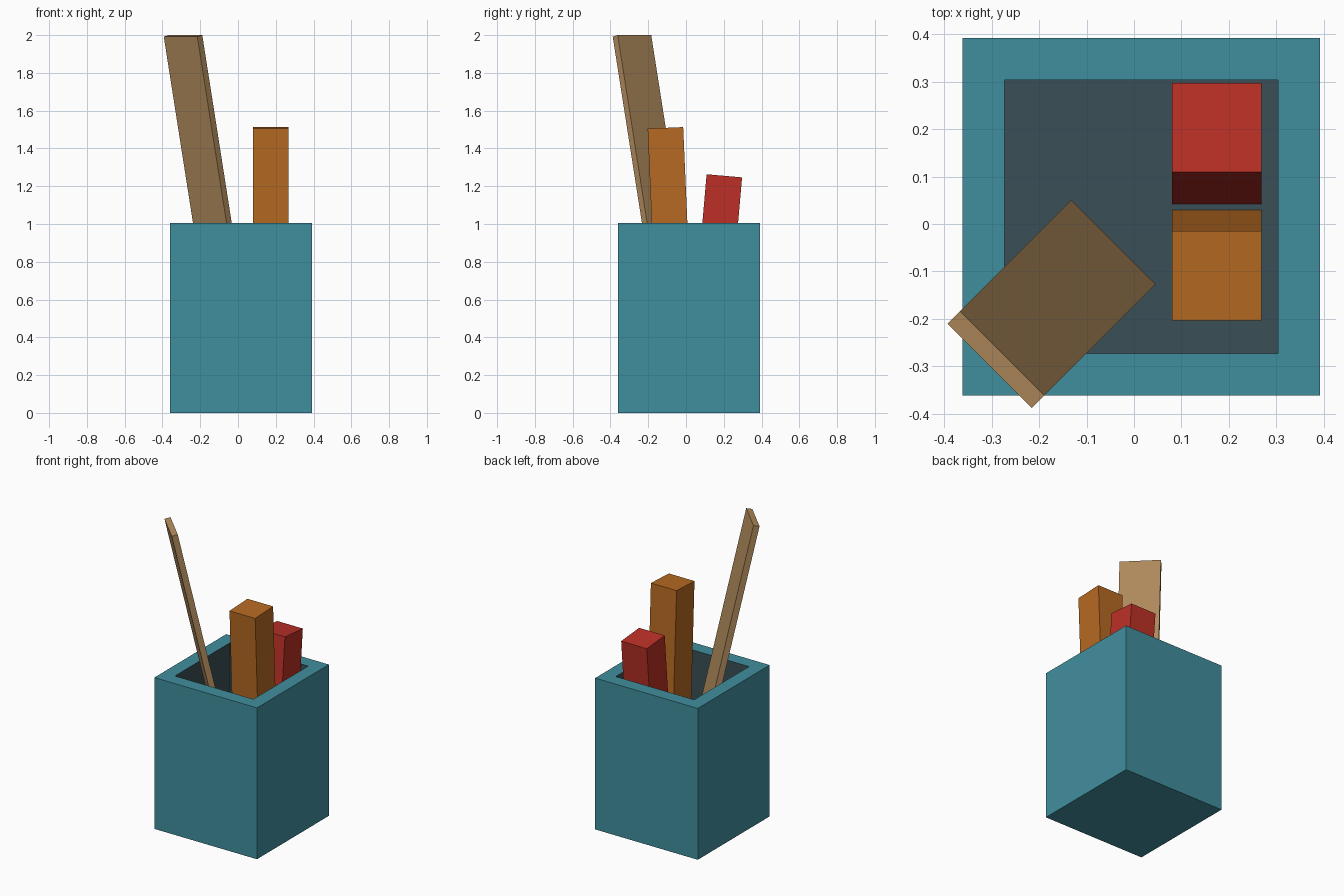
import bpy, bmesh, math
from mathutils import Matrix, Vector

if "Cube" in bpy.data.objects:
    bpy.data.objects.remove(bpy.data.objects["Cube"])


def material(name, rgb):
    m = bpy.data.materials.new(name)
    lin = [((c / 255 + 0.055) / 1.055) ** 2.4 for c in rgb]
    m.diffuse_color = (*lin, 1)
    m.use_nodes = True
    m.node_tree.nodes["Principled BSDF"].inputs["Base Color"].default_value = m.diffuse_color
    return m


def make_object(name, bm, mats):
    bmesh.ops.recalc_face_normals(bm, faces=bm.faces)
    me = bpy.data.meshes.new(name)
    bm.to_mesh(me)
    bm.free()
    for m in mats:
        me.materials.append(m)
    ob = bpy.data.objects.new(name, me)
    bpy.context.collection.objects.link(ob)
    return ob


teal = material("teal", (64, 143, 158))
dark = material("dark_slate", (58, 80, 87))
orange = material("orange", (182, 106, 34))
red = material("red", (188, 48, 38))
wood = material("wood", (178, 140, 93))

PX = 0.0628            # modelling unit: pot is 12 x 12 x 16 units
C = 0.0155             # pot centre in x and y
FLOOR = 8 * PX         # inner floor height

# Pot: box with an inset opening pushed down, inside painted dark
bm = bmesh.new()
bmesh.ops.create_cube(bm, size=1, matrix=Matrix.Translation((C, C, 8 * PX))
                      @ Matrix.Diagonal((12 * PX, 12 * PX, 16 * PX, 1)))
top = max(bm.faces, key=lambda f: f.calc_center_median().z)
bmesh.ops.inset_region(bm, faces=[top], thickness=2 * PX)
ext = bmesh.ops.extrude_discrete_faces(bm, faces=[top])["faces"][0]
bmesh.ops.translate(bm, verts=ext.verts, vec=(0, 0, FLOOR - 16 * PX))
ext.material_index = 1
for e in ext.edges:
    for f in e.link_faces:
        f.material_index = 1
make_object("pot", bm, [teal, dark])


# Leaning sticks: positioned by the centre of their top end
def stick(name, mat, top, width, depth, tilt, yaw=0):
    rot = Matrix.Rotation(math.radians(yaw), 4, 'Z') @ Matrix.Rotation(math.radians(tilt), 4, 'X')
    length = (top[2] - FLOOR + 0.01) / math.cos(math.radians(tilt))
    bm = bmesh.new()
    bmesh.ops.create_cube(bm, size=1, matrix=Matrix.Translation(Vector(top)) @ rot
                          @ Matrix.Translation((0, 0, -length / 2))
                          @ Matrix.Diagonal((width, depth, length, 1)))
    return make_object(name, bm, [mat])


stick("orange_pencil", orange, (0.174, -0.109, 1.509), 3 * PX, 3 * PX, 2.5)
stick("red_pencil", red, (0.174, 0.203, 1.255), 3 * PX, 3 * PX, -5)
stick("wooden_ruler", wood, (-0.291, -0.286, 1.996), 4 * PX, 0.038, 12.5, -45)
